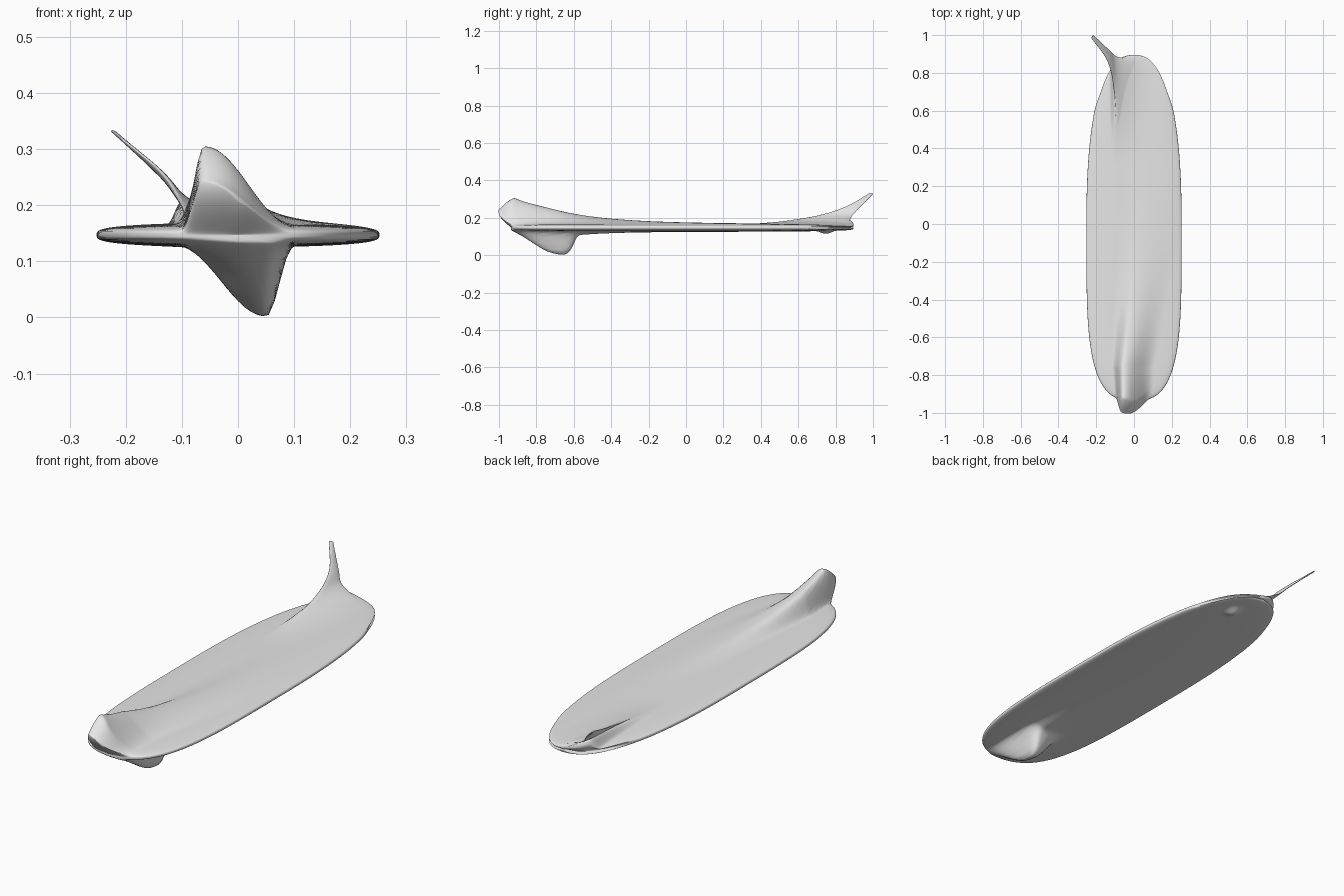
import bpy
import bmesh
import math
from mathutils import Vector

if "Cube" in bpy.data.objects:
    bpy.data.objects.remove(bpy.data.objects["Cube"])

grey = bpy.data.materials.new("plain grey")
grey.use_nodes = True
grey.diffuse_color = (0.8, 0.8, 0.8, 1)
grey.node_tree.nodes["Principled BSDF"].inputs["Base Color"].default_value = (0.8, 0.8, 0.8, 1)


def smooth(a, b, v):
    t = min(1, max(0, (v - a) / (b - a)))
    return t * t * (3 - 2 * t)


def ridge(d, left, right):
    """Rounded ridge with a different width on each side."""
    r = min(1, abs(d) / (left if d < 0 else right))
    return 0.5 * (1 + math.cos(math.pi * r))


def loft(name, rings):
    """Skin closed rings and cap the ends."""
    bm = bmesh.new()
    rows = [[bm.verts.new(p) for p in ring] for ring in rings]
    n = len(rows[0])
    for a, b in zip(rows, rows[1:]):
        for i in range(n):
            j = (i + 1) % n
            bm.faces.new((a[i], a[j], b[j], b[i]))
    bm.faces.new(rows[0][::-1])
    bm.faces.new(rows[-1])
    bmesh.ops.remove_doubles(bm, verts=bm.verts, dist=0.00002)
    bmesh.ops.recalc_face_normals(bm, faces=bm.faces)
    mesh = bpy.data.meshes.new(name)
    bm.to_mesh(mesh)
    bm.free()
    mesh.materials.append(grey)
    obj = bpy.data.objects.new(name, mesh)
    bpy.context.collection.objects.link(obj)
    bpy.ops.object.select_all(action='DESELECT')
    obj.select_set(True)
    bpy.context.view_layer.objects.active = obj
    bpy.ops.object.shade_smooth_by_angle(angle=math.radians(60))
    return obj


# Height of the nose ridge and tail fillet above the deck
def deck_rise(x, y):
    back = max(0, y + 0.88)
    h = 0.145 * (0.6 + 0.4 * smooth(-0.935, -0.87, y)) * math.exp(-back / 0.28)
    centre = -0.06 + 0.15 * max(0, y + 0.75)
    nose = h * ridge(x - centre, 0.04 + 0.1 * back, 0.16 + 0.05 * back)
    d = x + 0.1
    fillet = max(0, 1 - d / 0.2) ** 2 if d > 0 else ridge(d, 0.03, 1)
    return nose, 0.05 * smooth(0.3, 0.9, y) * fillet


# Depth of the keel below the hull
def keel_drop(x, y):
    if y < -0.68:
        h = smooth(-0.97, -0.67, y)
    else:
        h = 0.75 * (1 - smooth(-0.67, -0.57, y)) + 0.25 * math.exp(-(y + 0.68) / 0.2)
    back = max(0, y + 0.6)
    keel = 0.125 * h * ridge(x - 0.05 + 0.1 * back, 0.16 + 0.05 * back, 0.05 + 0.1 * back)
    bump = 0.015 * ridge(x - 0.05, 0.04, 0.04) * ridge(y - 0.75, 0.06, 0.06)
    return keel + bump


# Board: elliptical sections, then the ridge and keel pulled out
STATIONS, SIDES = 180, 128
rings = []
for k in range(STATIONS + 1):
    s = math.sin(math.pi * (k / STATIONS - 0.5))
    power, root = (4, 0.35) if s < 0 else (2.5, 0.4)
    full = max(0, 1 - abs(s) ** power) ** root
    y0 = -0.02 + 0.915 * s
    ring = []
    for i in range(SIDES):
        t = 2 * math.pi * i / SIDES
        c, sn = math.cos(t), math.sin(t)
        x, y = 0.252 * full * c, y0
        z = 0.147 + 0.022 * math.sqrt(full) * math.copysign(abs(sn) ** 0.6, sn)
        # groove that splits the tail rim
        groove = smooth(0.6, 0.85, y0) * (1 - smooth(0, 0.35, abs(sn)))
        x *= 1 - 0.1 * groove
        y -= 0.02 * groove
        weight = smooth(0, 0.6, abs(sn))
        if sn > 0:
            nose, tail = deck_rise(x, y0)
            nose *= weight
            z += nose + tail * weight
            # nose leans forward into a rounded knob
            y -= 0.073 * math.sin(math.pi * nose / 0.19) * (1 - smooth(-0.95, -0.7, y0))
        else:
            drop = keel_drop(x, y0) * weight
            z -= drop
            y += 0.25 * drop * smooth(-0.75, -0.62, y0) * (1 - smooth(-0.6, -0.5, y0))
        ring.append((x, y, max(0, z)))
    rings.append(ring)
loft("board", rings)

# Tail fin: thin lens sections between leading and trailing edges
lead = [Vector(p) for p in ((-0.09, 0.42, 0.165), (-0.105, 0.7, 0.21),
                            (-0.14, 0.86, 0.262), (-0.226, 0.985, 0.333))]
trail = [Vector(p) for p in ((0.03, 0.87, 0.16), (-0.085, 0.885, 0.205),
                             (-0.135, 0.925, 0.25), (-0.215, 1.0, 0.327))]


def along(points, t):
    """Smooth curve through the given points."""
    k = min(int(t), len(points) - 2)
    f = t - k
    a, b = points[k], points[k + 1]
    m = (b - points[k - 1]) / 2 if k else b - a
    n = (points[k + 2] - a) / 2 if k + 2 < len(points) else b - a
    w = f * f * (3 - 2 * f)
    return a * (1 - w) + b * w + m * (f * (1 - f) ** 2) - n * (f * f * (1 - f))


normal = Vector((0.64, 0, 0.77))
rings = []
for k in range(37):
    t = k / 12
    a, b = along(lead, t), along(trail, t)
    thick = 0.010 - 0.0024 * t
    ring = []
    for i in range(24):
        ang = 2 * math.pi * i / 24
        ring.append((a + b) / 2 + (b - a) / 2 * math.cos(ang) + normal * thick * math.sin(ang))
    rings.append(ring)
loft("tail_fin", rings)
